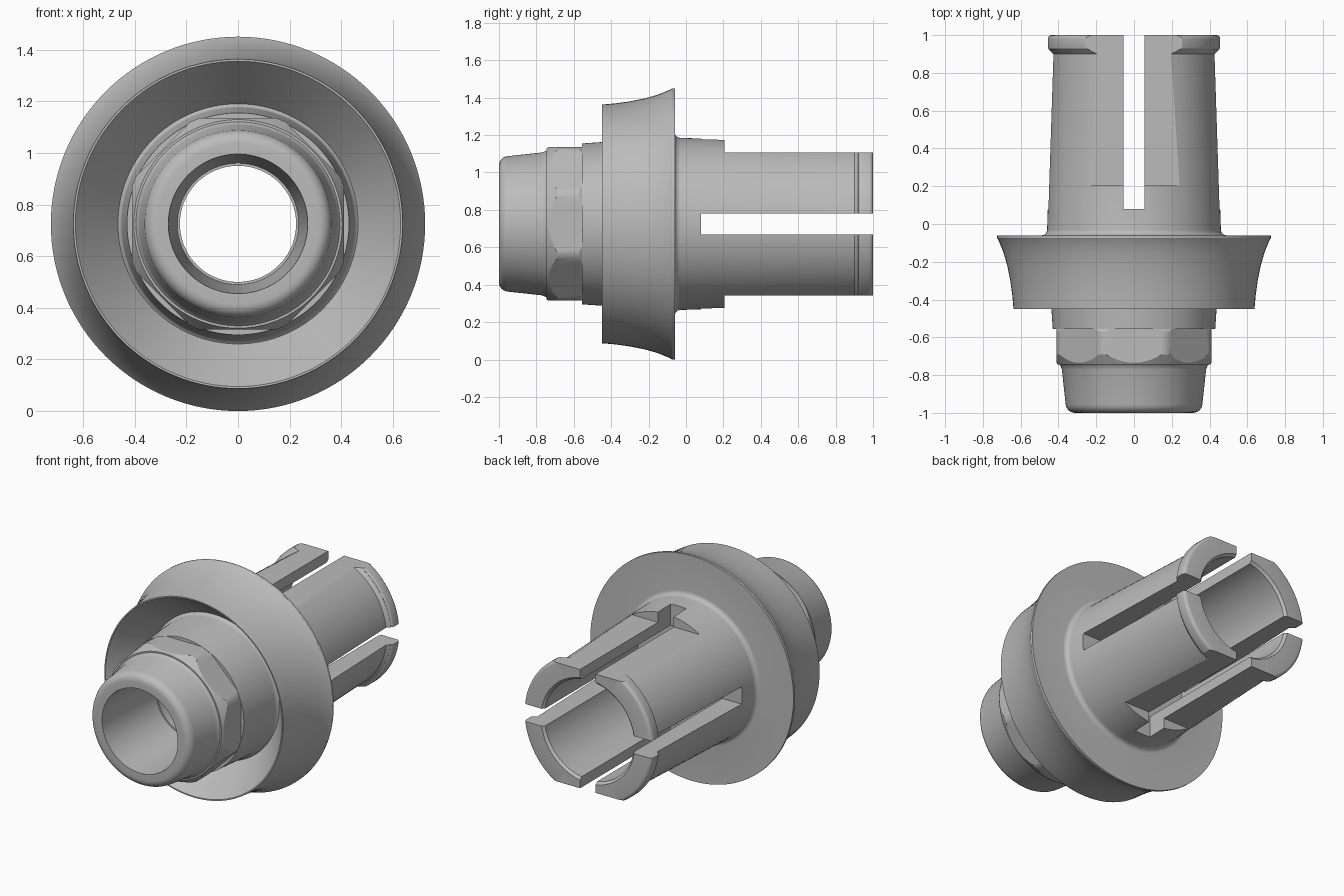
import bpy, bmesh, math
from mathutils import Vector

if "Cube" in bpy.data.objects:
    bpy.data.objects.remove(bpy.data.objects["Cube"])

AXIS_Z = 0.725
SEGMENTS = 128

steel = bpy.data.materials.new("grey_steel")
steel.use_nodes = True
steel.diffuse_color = (0.5, 0.5, 0.5, 1)
steel.node_tree.nodes["Principled BSDF"].inputs["Base Color"].default_value = (0.5, 0.5, 0.5, 1)


def finish(name, bm):
    bmesh.ops.recalc_face_normals(bm, faces=bm.faces)
    mesh = bpy.data.meshes.new(name)
    bm.to_mesh(mesh)
    bm.free()
    mesh.materials.append(steel)
    obj = bpy.data.objects.new(name, mesh)
    bpy.context.collection.objects.link(obj)
    return obj


def lathe(name, profile, segments=SEGMENTS, phase=0.0):
    """Revolve a closed (y, radius) outline around the long axis."""
    bm = bmesh.new()
    rings = []
    for i in range(segments):
        a = 2 * math.pi * i / segments + phase
        rings.append([bm.verts.new((r * math.cos(a), y, AXIS_Z + r * math.sin(a)))
                      for y, r in profile])
    n = len(profile)
    for i in range(segments):
        one, two = rings[i], rings[(i + 1) % segments]
        for j in range(n):
            k = (j + 1) % n
            bm.faces.new((one[j], one[k], two[k], two[j]))
    return finish(name, bm)


def box(name, low, high):
    bm = bmesh.new()
    bmesh.ops.create_cube(bm, size=1)
    low, high = Vector(low), Vector(high)
    for v in bm.verts:
        v.co = (low + high) / 2 + v.co * (high - low)
    return finish(name, bm)


def arc(cy, cr, radius, start, end, steps=6):
    """Points of a rounded corner in the (y, radius) plane, angles in degrees."""
    angles = [math.radians(start + (end - start) * i / steps) for i in range(steps + 1)]
    return [(cy + radius * math.cos(a), cr + radius * math.sin(a)) for a in angles]


def boolean(target, tool, operation):
    mod = target.modifiers.new(operation, 'BOOLEAN')
    mod.operation = operation
    mod.solver = 'EXACT'
    mod.object = tool
    bpy.context.view_layer.objects.active = target
    bpy.ops.object.modifier_apply(modifier=mod.name)
    bpy.data.objects.remove(tool)


def smooth(obj):
    bpy.ops.object.select_all(action='DESELECT')
    obj.select_set(True)
    bpy.context.view_layer.objects.active = obj
    bpy.ops.object.shade_smooth_by_angle(angle=math.radians(25))


# Body: nose, neck, hollow flange, stem, lip and stepped bore
profile = [(-1.0, 0.27)]
profile += arc(-0.95, 0.312, 0.05, 180, 96)                        # rounded nose
profile += [(-0.77, 0.382), (-0.75, 0.39), (-0.74, 0.4), (-0.555, 0.4)]
profile += [(-0.555, 0.43), (-0.27, 0.45)]                         # neck
profile += arc(-0.27, 0.48, 0.03, 270, 330, 4)                     # recess fillet
profile += [(-0.45, 0.63), (-0.45, 0.638)]                         # recess wall and rim
profile += [(-0.38, 0.644), (-0.3, 0.655), (-0.22, 0.671),
            (-0.15, 0.691), (-0.085, 0.718), (-0.075, 0.725), (-0.06, 0.725)]
profile += arc(-0.03, 0.49, 0.03, 180, 270)                        # fillet behind flange
profile += [(0.9, 0.43), (0.92, 0.45)]                             # tapered stem
profile += arc(0.935, 0.447, 0.013, 170, 90, 3)
profile += arc(0.98, 0.44, 0.02, 90, 0, 4)                         # lip
profile += [(1.0, 0.335), (0.985, 0.32), (0.06, 0.32), (0.06, 0.225),
            (-0.5, 0.225), (-0.5, 0.235)]                          # bore
body = lathe("adapter_body", profile)

# Flats above and below the stem
for side in (-1, 1):
    inner, outer = AXIS_Z + side * 0.383, AXIS_Z + side * 0.6
    boolean(body, box("flat_cutter", (-0.6, 0.205, min(inner, outer)),
                      (0.6, 1.1, max(inner, outer))), 'DIFFERENCE')

# Crossed slots dividing the stem into four fingers
boolean(body, box("upright_slot_cutter", (-0.056, 0.08, AXIS_Z - 0.7),
                  (0.056, 1.1, AXIS_Z + 0.7)), 'DIFFERENCE')
boolean(body, box("level_slot_cutter", (-0.7, 0.08, AXIS_Z - 0.056),
                  (0.7, 1.1, AXIS_Z + 0.056)), 'DIFFERENCE')
smooth(body)

# Eight-sided nut with a chamfered front edge
nut = lathe("octagonal_nut", [(-0.745, 0.34), (-0.745, 0.404), (-0.69, 0.436),
                              (-0.57, 0.436), (-0.553, 0.428), (-0.553, 0.34)])
octagon = lathe("octagon_cutter", [(-0.8, 0.3), (-0.8, 0.41 / math.cos(math.pi / 8)),
                                   (-0.5, 0.41 / math.cos(math.pi / 8)), (-0.5, 0.3)],
                8, math.pi / 8)
boolean(nut, octagon, 'INTERSECT')
smooth(nut)
